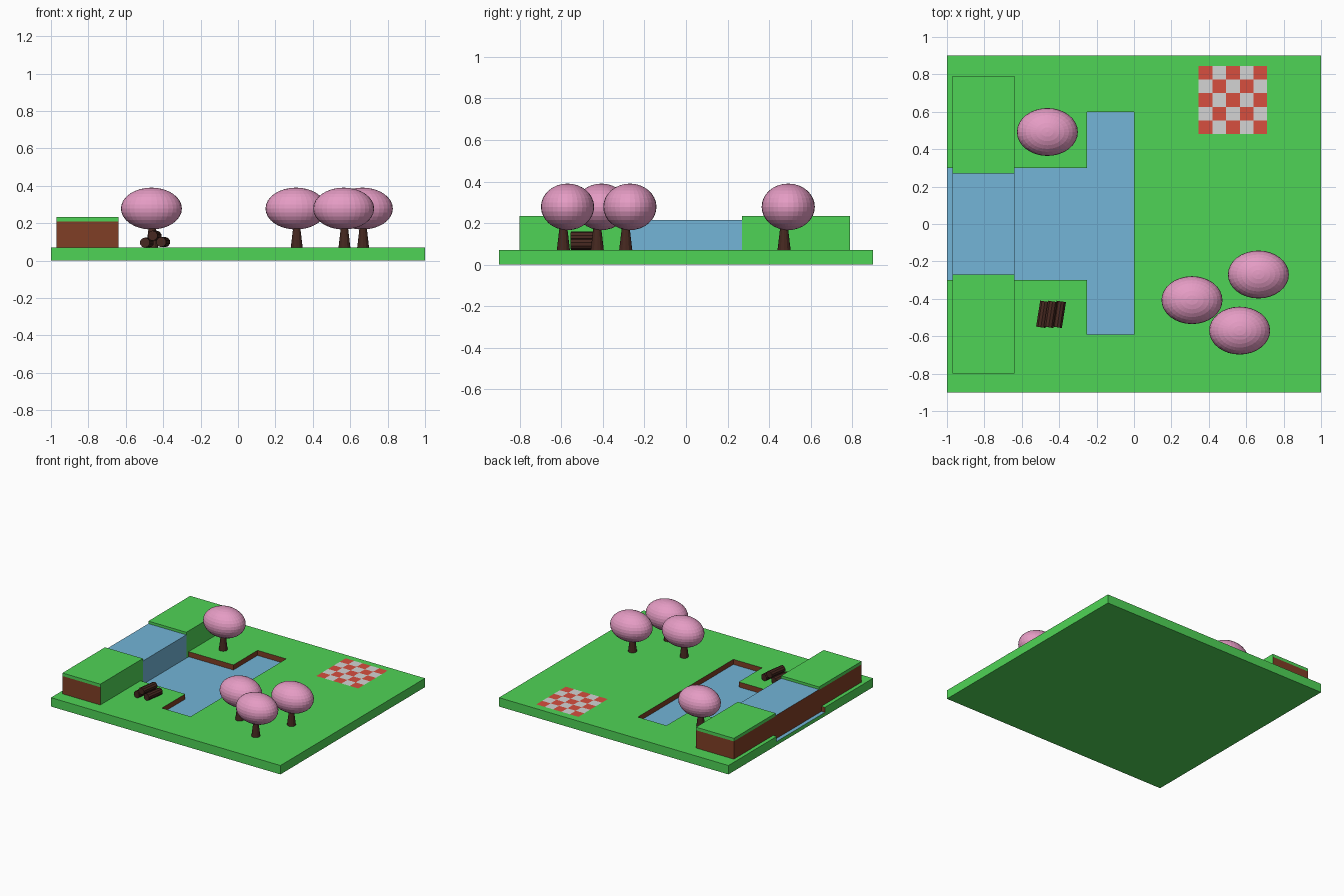
import bpy, bmesh, math
from mathutils import Matrix, Vector

if "Cube" in bpy.data.objects:
    bpy.data.objects.remove(bpy.data.objects["Cube"])


def mat(name, rgb):
    m = bpy.data.materials.new(name)
    lin = [((c / 255 + 0.055) / 1.055) ** 2.4 for c in rgb]
    m.diffuse_color = (*lin, 1)
    m.use_nodes = True
    m.node_tree.nodes["Principled BSDF"].inputs["Base Color"].default_value = m.diffuse_color
    return m


grass = mat("grass green", (79, 212, 86))
water = mat("water blue", (115, 181, 215))
earth = mat("earth brown", (128, 62, 38))
bark = mat("dark bark", (70, 40, 32))
pink = mat("blossom pink", (229, 156, 196))
red = mat("cloth red", (215, 78, 62))
white = mat("cloth white", (212, 212, 212))


def finish(name, bm, mats):
    me = bpy.data.meshes.new(name)
    bm.to_mesh(me)
    bm.free()
    for m in mats:
        me.materials.append(m)
    ob = bpy.data.objects.new(name, me)
    bpy.context.collection.objects.link(ob)
    return ob


def box(name, lo, hi, mats, rule=None):
    lo, hi = Vector(lo), Vector(hi)
    bm = bmesh.new()
    bmesh.ops.create_cube(bm, size=1, matrix=Matrix.Translation((lo + hi) / 2)
                          @ Matrix.Diagonal((*(hi - lo), 1)))
    bm.normal_update()
    if rule:
        for f in bm.faces:
            f.material_index = rule(f.normal)
    return finish(name, bm, mats)


def rod(name, base, r1, r2, length, sides, rot=Matrix()):
    bm = bmesh.new()
    bmesh.ops.create_cone(bm, cap_ends=True, segments=sides, radius1=r1, radius2=r2,
                          depth=length, matrix=Matrix.Translation(base) @ rot)
    return finish(name, bm, [bark])


# Ground slab with the sunken T-shaped pond, built from cells of two heights
TOP, POND = 0.07, 0.03
xs = [-1, -0.25, 0, 1]
ys = [-0.9, -0.59, -0.3, 0.3, 0.6, 0.9]


def height(i, j):
    if not (0 <= i < 3 and 0 <= j < 5):
        return 0
    return POND if (i == 1 and 1 <= j <= 3) or (i == 0 and j == 2) else TOP


bm = bmesh.new()


def face(pts, index):
    f = bm.faces.new([bm.verts.new(p) for p in pts])
    f.material_index = index


def wall(a, b, h1, h2, outer):
    # wall between a cell on the left of a->b (height h1) and its neighbour (h2)
    if h1 > h2:
        face([(*a, h2), (*b, h2), (*b, h1), (*a, h1)], 0 if outer else 2)


for i in range(3):
    for j in range(5):
        h = height(i, j)
        c = [(xs[i], ys[j]), (xs[i + 1], ys[j]), (xs[i + 1], ys[j + 1]), (xs[i], ys[j + 1])]
        face([(*p, h) for p in c], 0 if h == TOP else 1)
        face([(*p, 0) for p in reversed(c)], 0)
        for k, (di, dj) in enumerate([(0, -1), (1, 0), (0, 1), (-1, 0)]):
            n = height(i + di, j + dj)
            wall(c[k], c[(k + 1) % 4], h, n, n == 0)
bmesh.ops.remove_doubles(bm, verts=bm.verts, dist=1e-5)
finish("ground_with_pond", bm, [grass, water, earth])

# Cliff: two earth banks with grass caps, grassy towards the pond
X0, X1 = -0.97, -0.64
for side, y0, y1 in (("front", -0.80, -0.27), ("back", 0.27, 0.79)):
    box(side + "_bank", (X0, y0, POND), (X1, y1, 0.21), [earth, grass],
        lambda n: 1 if n.x > 0.5 else 0)
    box(side + "_bank_grass", (X0, y0, 0.21), (X1, y1, 0.234), [grass])
# Waterfall between the banks, with an earth back
box("waterfall", (X0, -0.27, POND), (X1, 0.27, 0.214), [water, earth],
    lambda n: 1 if n.x < -0.5 else 0)

# Blossom trees
for k, (x, y) in enumerate([(-0.463, 0.492), (0.31, -0.407), (0.665, -0.27), (0.565, -0.57)]):
    rod(f"trunk_{k}", (x + 0.004, y - 0.02, 0.135), 0.032, 0.016, 0.136, 12)
    bm = bmesh.new()
    bmesh.ops.create_uvsphere(bm, u_segments=32, v_segments=16, radius=1,
                              matrix=Matrix.Translation((x, y, 0.278))
                              @ Matrix.Diagonal((0.163, 0.128, 0.112, 1)))
    finish(f"blossom_crown_{k}", bm, [pink])

# Pile of three logs
lie = Matrix.Rotation(math.radians(-9), 4, 'Z') @ Matrix.Rotation(math.radians(90), 4, 'X')
for k, (x, z) in enumerate([(-0.487, 0.096), (-0.446, 0.133), (-0.400, 0.099)]):
    rod(f"log_{k}", (x, -0.483, z), 0.027, 0.027, 0.14, 10, lie)

# Checked picnic cloth, red in the corners
bm = bmesh.new()
bmesh.ops.create_grid(bm, x_segments=5, y_segments=5, size=0.183,
                      matrix=Matrix.Translation((0.529, 0.663, 0.073)))
for f in bm.faces:
    c = f.calc_center_median()
    cell = round((c.x - 0.529) / 0.0732) + round((c.y - 0.663) / 0.0732)
    f.material_index = cell % 2
finish("picnic_cloth", bm, [red, white])
